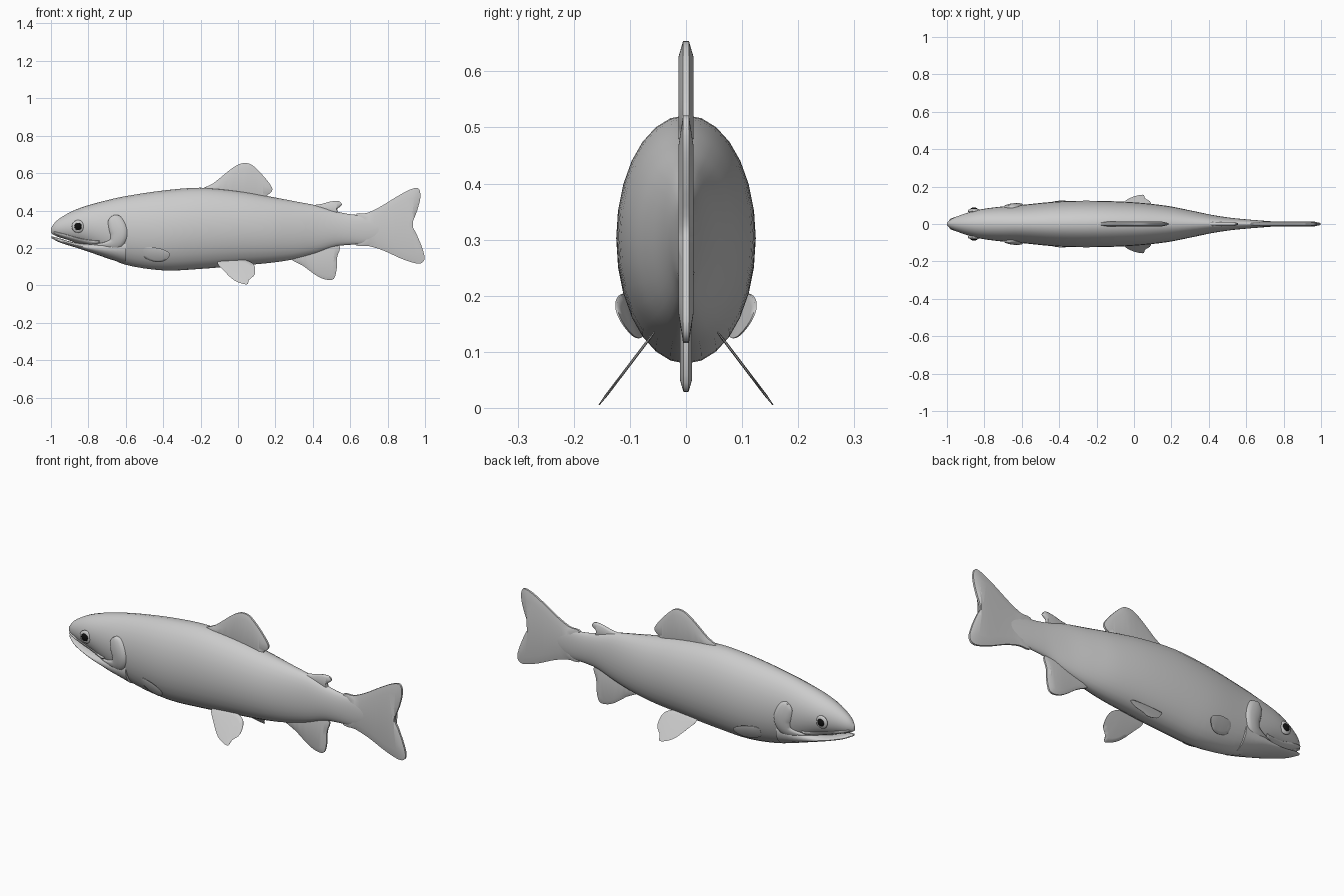
import bpy, bmesh
from math import sin, cos, pi
from mathutils import Vector

if "Cube" in bpy.data.objects:
    bpy.data.objects.remove(bpy.data.objects["Cube"])


def smooth_path(pts, steps, closed=False):
    """Catmull-Rom interpolation of points of any dimension."""
    n, out = len(pts), []
    get = (lambda i: pts[i % n]) if closed else (lambda i: pts[min(max(i, 0), n - 1)])
    for i in range(n if closed else n - 1):
        for s in range(steps):
            t = s / steps
            out.append([0.5 * (2 * b + (c - a) * t + (2 * a - 5 * b + 4 * c - d) * t * t
                               + (3 * b - a - 3 * c + d) * t ** 3)
                        for a, b, c, d in zip(get(i - 1), get(i), get(i + 1), get(i + 2))])
    return out if closed else out + [list(pts[-1])]


def finish(name, bm, mirror=False, angle=60):
    bmesh.ops.recalc_face_normals(bm, faces=bm.faces)
    mesh = bpy.data.meshes.new(name)
    bm.to_mesh(mesh)
    bm.free()
    ob = bpy.data.objects.new(name, mesh)
    bpy.context.collection.objects.link(ob)
    bpy.context.view_layer.objects.active = ob
    ob.select_set(True)
    bpy.ops.object.shade_smooth_by_angle(angle=angle * pi / 180)
    ob.select_set(False)
    if mirror:
        m = ob.modifiers.new("Mirror", 'MIRROR')
        m.use_axis = (False, True, False)
        m.use_clip = False
    return ob


def skin(rings):
    """Join equal rings of points into a closed tube."""
    bm = bmesh.new()
    vs = [[bm.verts.new(p) for p in r] for r in rings]
    n = len(vs[0])
    for a, b in zip(vs, vs[1:]):
        for i in range(n):
            bm.faces.new((a[i], a[(i + 1) % n], b[(i + 1) % n], b[i]))
    bm.faces.new(vs[0])
    bm.faces.new(vs[-1])
    return bm


def loft(name, stations, n=28):
    """Stations are (x, top z, bottom z, half width)."""
    rings = [[(x, w * cos(2 * pi * i / n), (t + b) / 2 + (t - b) / 2 * sin(2 * pi * i / n))
              for i in range(n)] for x, t, b, w in smooth_path(stations, 4)]
    return finish(name, skin(rings))


def fin(name, outline, thick, side=None):
    """Lens-shaped fin; side(x, z) gives y for paired fins."""
    pts = smooth_path(outline, 4, True)
    cx = sum(p[0] for p in pts) / len(pts)
    cz = sum(p[1] for p in pts) / len(pts)
    bm = bmesh.new()
    layers = []
    for k, h in ((0.75, -1), (1, -0.4), (1, 0.4), (0.75, 1)):
        ring = []
        for x, z in pts:
            x, z = cx + (x - cx) * k, cz + (z - cz) * k
            ring.append(bm.verts.new((x, (side(x, z) if side else 0) + h * thick, z)))
        layers.append(ring)
    n = len(pts)
    for a, b in zip(layers, layers[1:]):
        for i in range(n):
            bm.faces.new((a[i], a[(i + 1) % n], b[(i + 1) % n], b[i]))
    caps = [bm.faces.new(layers[0]), bm.faces.new(layers[-1])]
    bmesh.ops.triangulate(bm, faces=caps)
    return finish(name, bm, side is not None)


# Body with upper head
BODY = [(-1.0, .305, .28, .006), (-.97, .345, .262, .03), (-.9, .39, .24, .057),
        (-.82, .422, .215, .078), (-.72, .45, .165, .092), (-.6, .477, .11, .102),
        (-.4, .507, .08, .121), (-.2, .522, .088, .124), (0, .505, .105, .116),
        (.17, .475, .12, .098), (.3, .45, .14, .073), (.42, .427, .172, .048),
        (.52, .397, .207, .033), (.6, .38, .217, .025), (.7, .372, .222, .017),
        (.85, .35, .26, .006)]
loft("body", BODY)
SAMPLES = smooth_path(BODY, 4)


def surface_y(x, z):
    """Half width of the body at a given x and z."""
    for a, b in zip(SAMPLES, SAMPLES[1:]):
        if a[0] <= x <= b[0]:
            f = (x - a[0]) / (b[0] - a[0])
            t, bot, w = [a[i] + (b[i] - a[i]) * f for i in (1, 2, 3)]
            u = (z - (t + bot) / 2) / ((t - bot) / 2)
            return w * max(0.05, 1 - u * u) ** 0.5
    return 0.01


def strip(name, path, depth, n=12):
    """Rounded raised band following the body side; path is (x, z, half width)."""
    pts = smooth_path(path, 4)
    rings = []
    for i, (x, z, w) in enumerate(pts):
        a, b = pts[max(i - 1, 0)], pts[min(i + 1, len(pts) - 1)]
        d = Vector((b[0] - a[0], b[1] - a[1])).normalized()
        ring = []
        for k in range(n):
            c, s = cos(2 * pi * k / n) * w, sin(2 * pi * k / n)
            px, pz = x - d.y * c, z + d.x * c
            ring.append((px, -surface_y(px, pz) - depth * s, pz))
        rings.append(ring)
    return finish(name, skin(rings), True)


# Lower jaw, slightly open
loft("lower_jaw", [(-.997, .263, .252, .006), (-.95, .25, .228, .036), (-.88, .23, .206, .056),
                   (-.8, .225, .18, .072), (-.7, .25, .145, .087), (-.6, .3, .113, .096)], 20)

# Gill covers and upper lips
strip("gill_cover", [(-.67, .372, .012), (-.662, .355, .036), (-.645, .31, .046),
                     (-.638, .265, .044), (-.66, .22, .036), (-.72, .205, .024),
                     (-.81, .21, .01)], .013)
strip("upper_lip", [(-.985, .283, .006), (-.92, .26, .012), (-.84, .235, .015),
                    (-.77, .228, .012), (-.74, .235, .004)], .009)

# Eyes: grey socket rim and black pupil
def eye_part(name, radius, depth, out):
    bm = bmesh.new()
    bmesh.ops.create_uvsphere(bm, u_segments=20, v_segments=12, radius=1)
    for v in bm.verts:
        v.co = (-.855 + v.co.x * radius, -surface_y(-.855, .315) - out + v.co.y * depth,
                .315 + v.co.z * radius)
    return finish(name, bm, True)


eye_part("eye_socket", .034, .012, 0)
black = bpy.data.materials.new("black")
black.diffuse_color = (0.005, 0.005, 0.005, 1)
black.use_nodes = True
black.node_tree.nodes["Principled BSDF"].inputs["Base Color"].default_value = black.diffuse_color
eye_part("eye", .021, .014, .005).data.materials.append(black)

# Single fins along the middle
fin("dorsal_fin", [(-.2, .5), (-.13, .547), (-.05, .612), (0, .645), (.04, .654), (.08, .64),
                   (.14, .58), (.182, .522), (.175, .495), (.155, .48), (.15, .44), (-.02, .45)], .013)
fin("adipose_fin", [(.38, .42), (.45, .436), (.495, .448), (.54, .45), (.555, .43),
                    (.53, .405), (.54, .37), (.46, .38)], .01)
fin("tail_fin", [(.62, .37), (.69, .387), (.76, .42), (.85, .475), (.92, .512), (.965, .518),
                 (.975, .47), (.958, .4), (.932, .325), (.952, .28), (.985, .2), (.997, .14),
                 (.965, .116), (.88, .14), (.78, .185), (.7, .21), (.62, .225)], .013)
fin("anal_fin", [(.27, .16), (.35, .103), (.42, .052), (.47, .031), (.512, .035), (.528, .09),
                 (.53, .15), (.54, .215), (.42, .23)], .011)

# Paired fins
fin("pelvic_fin", [(-.11, .125), (-.075, .078), (-.02, .027), (.045, .005), (.06, .03),
                   (.09, .06), (.085, .11), (.04, .135), (-.04, .14)], .003,
    lambda x, z: -.068 - (.12 - z) * .76)
fin("pectoral_fin", [(-.5, .2), (-.43, .2), (-.375, .18), (-.367, .155), (-.4, .128),
                     (-.45, .127), (-.5, .15)], .004,
    lambda x, z: -surface_y(x, z) - .022 * (x + .5) / .13)
